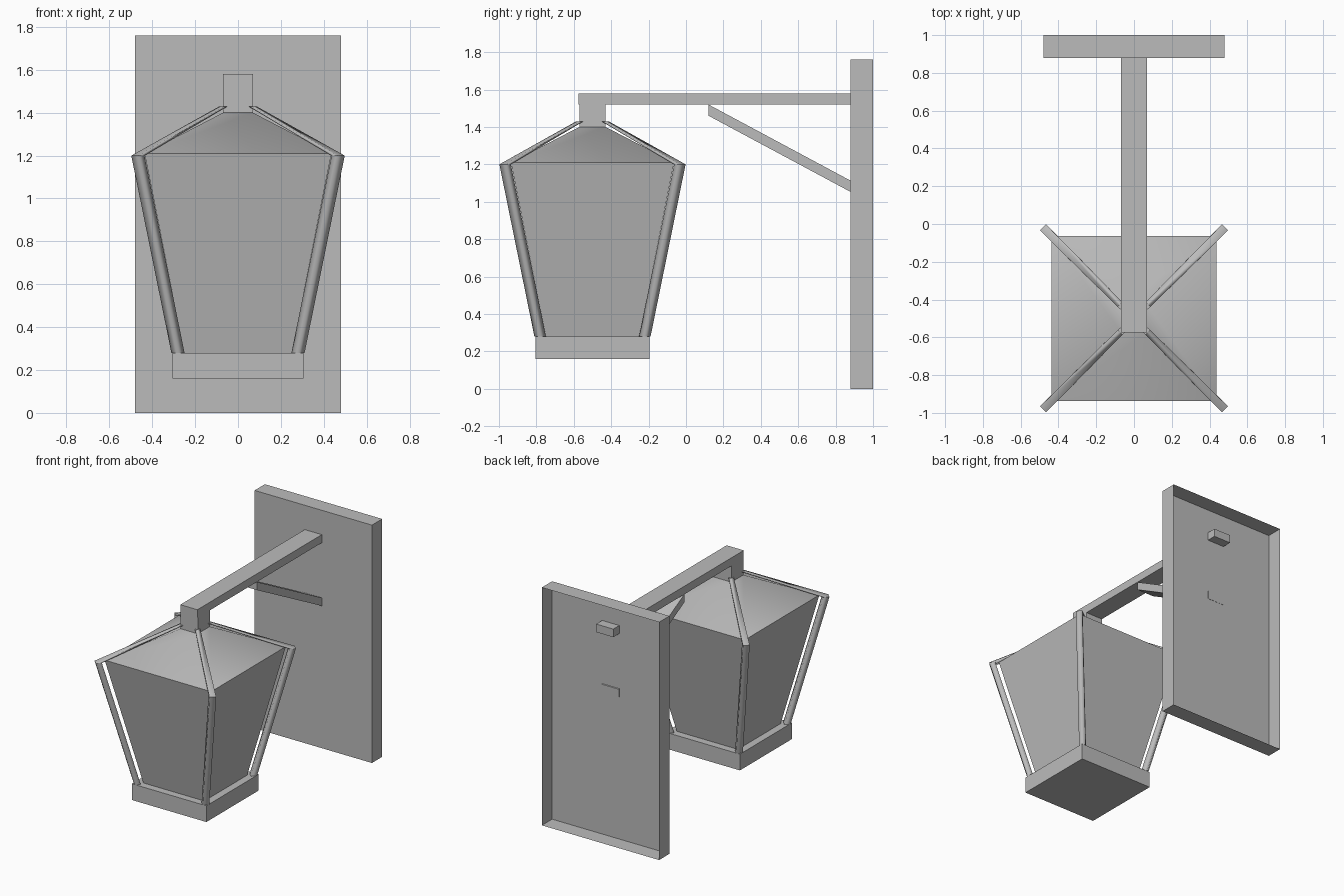
import bpy, bmesh, math
from mathutils import Matrix, Vector

if "Cube" in bpy.data.objects:
    bpy.data.objects.remove(bpy.data.objects["Cube"])

metal = bpy.data.materials.new("plain grey")
metal.use_nodes = True
GREY = (0.5, 0.5, 0.5, 1)
metal.diffuse_color = GREY
metal.node_tree.nodes["Principled BSDF"].inputs["Base Color"].default_value = GREY

LAMP_Y = -0.5


def finish(name, bm):
    bmesh.ops.recalc_face_normals(bm, faces=bm.faces)
    mesh = bpy.data.meshes.new(name)
    bm.to_mesh(mesh)
    bm.free()
    mesh.materials.append(metal)
    obj = bpy.data.objects.new(name, mesh)
    bpy.context.collection.objects.link(obj)
    return obj


def loft(name, rings, smooth=False):
    """Skin a stack of four-point rings and cap both ends."""
    bm = bmesh.new()
    loops = [[bm.verts.new(p) for p in ring] for ring in rings]
    for low, high in zip(loops, loops[1:]):
        for i in range(4):
            j = (i + 1) % 4
            bm.faces.new((low[i], low[j], high[j], high[i])).smooth = smooth
    bm.faces.new(loops[0])
    bm.faces.new(loops[-1])
    return finish(name, bm)


def square(half, z):
    return [(x * half, LAMP_Y + y * half, z) for x, y in ((-1, -1), (1, -1), (1, 1), (-1, 1))]


def box(name, x, y, z, open_back=False):
    bm = bmesh.new()
    bmesh.ops.create_cube(bm, size=1)
    for v in bm.verts:
        v.co = [lo + (c + 0.5) * (hi - lo) for c, (lo, hi) in zip(v.co, (x, y, z))]
    if open_back:
        back = [f for f in bm.faces if f.calc_center_median().y > y[1] - 0.001]
        # Normals first, so the open shell still faces outward
        bmesh.ops.recalc_face_normals(bm, faces=bm.faces)
        bmesh.ops.delete(bm, geom=back, context='FACES_ONLY')
    return finish(name, bm)


# Wall plate, a shell open at the back
box("wall_plate", (-0.48, 0.48), (0.88, 1), (0, 1.76), open_back=True)

# Horizontal arm, lantern neck and base
box("arm", (-0.07, 0.07), (-0.575, 0.95), (1.52, 1.58))
box("neck", (-0.07, 0.07), (-0.57, -0.43), (1.4, 1.53))
box("lantern_base", (-0.305, 0.305), (LAMP_Y - 0.305, LAMP_Y + 0.305), (0.16, 0.28))

# Sloping brace with upright ends
loft("brace", [[(-0.07, y, z), (0.07, y, z), (0.07, y, z + 0.06), (-0.07, y, z + 0.06)]
               for y, z in ((0.12, 1.46), (0.885, 1.05))])

# Tapered lantern body and hipped roof
loft("lantern_body", [square(0.25, 0.28), square(0.436, 1.21)])
roof = loft("lantern_roof", [square(0.436, 1.21), square(0.07, 1.4)])
bpy.ops.object.select_all(action='DESELECT')
roof.select_set(True)
bpy.context.view_layer.objects.active = roof
bpy.ops.object.shade_smooth_by_angle(angle=math.radians(50))


def bar_ring(turn, offset, z, depth, width):
    """Cross-section of a corner bar, set square to the diagonal."""
    r = offset * math.sqrt(2)
    spin = Matrix.Rotation(turn, 4, 'Z')
    return [Vector((0, LAMP_Y, 0)) + spin @ Vector((r + a * depth / 2, b * width / 2, z))
            for a, b in ((-1, -1), (1, -1), (1, 1), (-1, 1))]


# Corner posts and roof bars, one pair on each diagonal
for k, corner in enumerate(("back_left", "back_right", "front_right", "front_left")):
    turn = math.radians(45 + 90 * k)
    foot = bar_ring(turn, 0.28, 0.28, 0.042, 0.045)
    elbow = bar_ring(turn, 0.467, 1.2, 0.042, 0.045)
    tip = bar_ring(turn, 0.067, 1.43, 0.02, 0.035)
    loft(corner + "_post", [foot, elbow], smooth=True)
    loft(corner + "_roof_bar", [elbow, tip], smooth=True)
